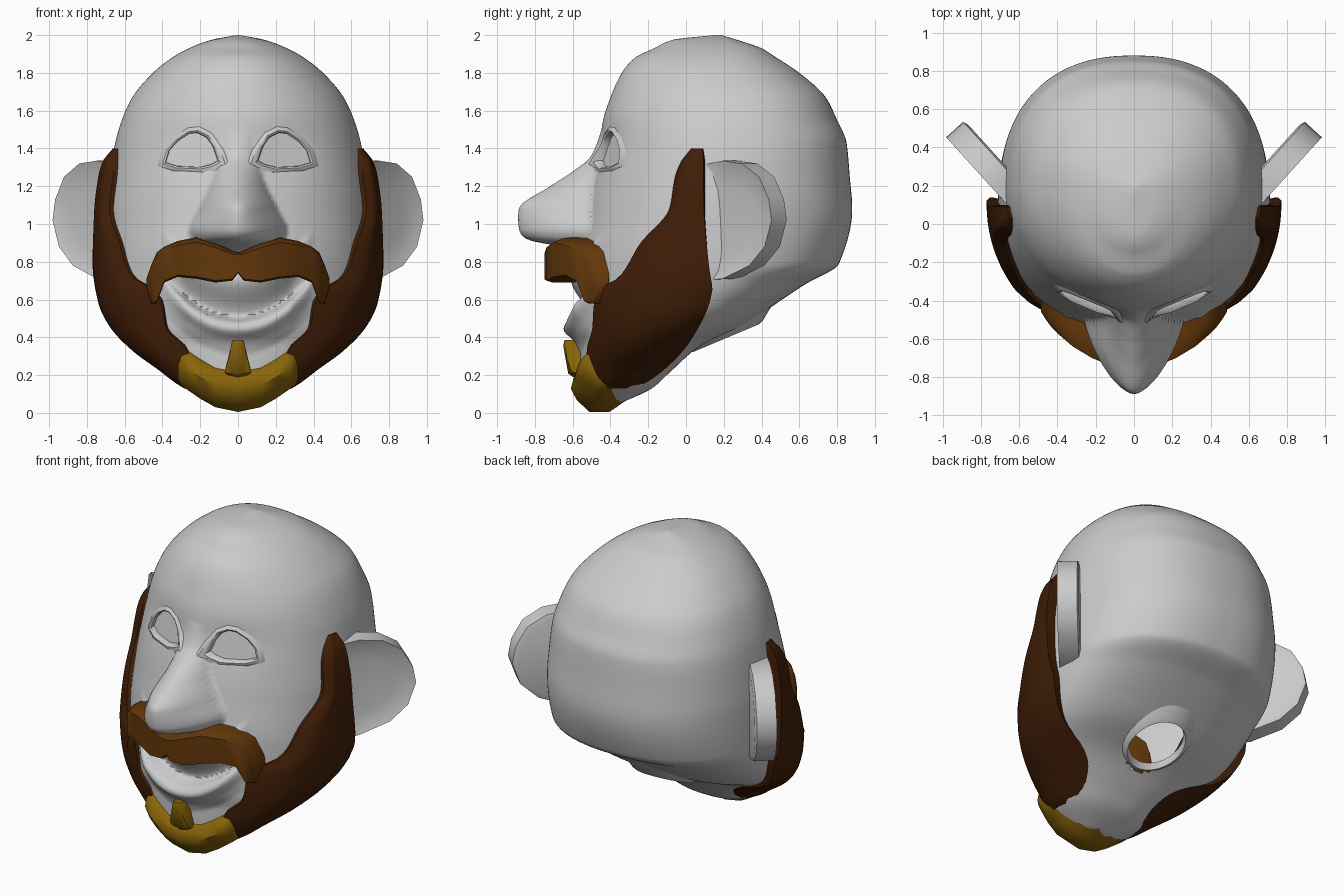
import bpy, bmesh, math
from mathutils import Vector

cube = bpy.data.objects.get("Cube")
if cube:
    bpy.data.objects.remove(cube)


def material(name, rgb):
    m = bpy.data.materials.new(name)
    m.use_nodes = True
    m.diffuse_color = (*rgb, 1)
    m.node_tree.nodes["Principled BSDF"].inputs["Base Color"].default_value = (*rgb, 1)
    return m


skin = material("pale grey", (0.6, 0.6, 0.6))
dark_brown = material("dark brown", (0.052, 0.013, 0.002))
brown = material("chestnut brown", (0.125, 0.038, 0.003))
ochre = material("ochre", (0.25, 0.13, 0.003))


def finish(bm, name, mat, angle=40):
    bmesh.ops.recalc_face_normals(bm, faces=bm.faces)
    me = bpy.data.meshes.new(name)
    bm.to_mesh(me)
    bm.free()
    ob = bpy.data.objects.new(name, me)
    bpy.context.collection.objects.link(ob)
    me.materials.append(mat)
    bpy.ops.object.select_all(action="DESELECT")
    ob.select_set(True)
    bpy.context.view_layer.objects.active = ob
    bpy.ops.object.shade_smooth_by_angle(angle=math.radians(angle))


def grid(bm, rows, closed=False):
    """Quads between successive rows of points."""
    vs = [[bm.verts.new(p) for p in r] for r in rows]
    n = len(rows[0])
    for a, b in zip(vs, vs[1:]):
        for i in range(n if closed else n - 1):
            j = (i + 1) % n
            bm.faces.new((a[i], a[j], b[j], b[i]))
    return vs


def slope(table, i, c):
    """Monotone tangent of column c at row i."""
    d = [(table[k + 1][c] - table[k][c]) / (table[k + 1][0] - table[k][0])
         for k in (i - 1, i) if 0 <= k < len(table) - 1]
    return 2 * d[0] * d[-1] / (d[0] + d[-1]) if d[0] * d[-1] > 0 else 0


def curve(table, z):
    """Smooth lookup by the first column."""
    z = max(table[0][0], min(table[-1][0], z))
    i = max(k for k in range(len(table) - 1) if table[k][0] <= z)
    a, b = table[i], table[i + 1]
    h = b[0] - a[0]
    t = (z - a[0]) / h
    s = t * t * (3 - 2 * t)
    return [a[c] + (b[c] - a[c]) * s + h * t * (1 - t) *
            ((1 - t) * slope(table, i, c) - t * slope(table, i + 1, c)) for c in range(1, len(a))]


# Head levels: height, front y, back y, y of widest point, half width
LEVELS = [
    (.05, -.52, -.35, -.44, .12), (.13, -.55, -.18, -.38, .28), (.22, -.56, -.08, -.32, .38),
    (.35, -.56, .07, -.2, .53), (.46, -.58, .3, -.08, .62), (.56, -.58, .45, 0, .67),
    (.68, -.58, .63, .06, .7), (.79, -.58, .81, .1, .71), (1.08, -.53, .88, .15, .7),
    (1.25, -.5, .867, .18, .68), (1.43, -.46, .85, .2, .65), (1.55, -.44, .8, .2, .615),
    (1.67, -.4, .74, .2, .56), (1.8, -.34, .6, .18, .45), (1.88, -.27, .48, .17, .35),
    (1.93, -.17, .4, .17, .26), (1.975, -.07, .27, .17, .14), (2, .15, .19, .17, .01)]
# Nose: height, projection, half width
NOSE = [(.85, 0, .12), (.875, .07, .17), (.92, .28, .24), (.97, .33, .26), (1.08, .355, .21),
        (1.2, .21, .15), (1.28, .105, .12), (1.36, .03, .09), (1.5, 0, .06)]
# Lips: height above the mouth crease, forward offset
LIPS = [(-.2, 0), (-.13, .03), (-.07, .07), (-.03, .05), (0, -.06), (.2, .03), (.25, 0)]
# Half-dome eye outline
EYE = [(.105, 1.335), (.13, 1.41), (.165, 1.46), (.215, 1.485), (.26, 1.48), (.32, 1.44),
       (.365, 1.39), (.385, 1.325), (.32, 1.305), (.2, 1.3), (.14, 1.315)]
EYE = [Vector(p) for p in EYE]
EYE_MID = Vector((.245, 1.385))


def eye_scale(p):
    """Scale of the eye outline that passes through p."""
    k = 0
    for a, b in zip(EYE, EYE[1:] + EYE[:1]):
        n = Vector((a.y - b.y, b.x - a.x))
        k = max(k, n.dot(p - EYE_MID) / n.dot(a - EYE_MID))
    return k


def relief(x, z, sockets):
    """Forward relief of nose, mouth and eye sockets."""
    x = abs(x)
    out = 0
    if NOSE[0][0] < z < NOSE[-1][0] and x < .3:
        h, w = curve(NOSE, z)
        out = h * (1 - (x / w) ** 1.7) ** .8 if x < w else 0
    if x < .4 and z < 1:
        out += curve(LIPS, z - .51 - 1.4 * x * x)[0] * min(1, (.4 - x) / .12)
    d = Vector((x, z)) - EYE_MID
    out -= .02 * math.exp(-d.length_squared / .03)
    if sockets and d.length < .2 and eye_scale(EYE_MID + d) < 1.12:
        out -= .06
    return out


def face_y(x, z):
    f, b, c, w = curve(LEVELS, z)
    return c - (c - f) * math.sqrt(max(0, 1 - (x / w) ** 2)) - relief(x, z, False)


def head_ring(z, n=280):
    f, b, c, w = curve(LEVELS, z)
    ring = []
    for i in range(n):
        a = 2 * math.pi * i / n
        x, k = math.sin(a), math.cos(a)
        if k > 0:
            ring.append((w * x, c - (c - f) * k - relief(w * x, z, True), z))
        else:
            ring.append((w * math.copysign(abs(x) ** .86, x), c + (b - c) * abs(k) ** .86, z))
    return ring


# Head, open at the neck
bm = bmesh.new()
rings = grid(bm, [head_ring(.05 + 1.95 * math.sin(math.pi * i / 400)) for i in range(201)], True)
bm.faces.new(rings[0])
bm.faces.new(rings[-1])
neck = Vector((0, .21, .4))
hole = [v for v in bm.verts if v.co.z < .65 and (v.co.xy - neck.xy).length < .18]
bmesh.ops.delete(bm, geom=hole, context="VERTS")
finish(bm, "head", skin, 60)

# Neck rim around the opening
bm = bmesh.new()
rim = []
for r, lift in ((.24, .06), (.2, .01), (.175, -.005), (.16, .03)):
    rim.append([neck + Vector((r * math.cos(t), r * math.sin(t), .42 * r * math.sin(t) + lift))
                for t in (2 * math.pi * i / 32 for i in range(32))])
grid(bm, rim, True)
finish(bm, "neck_rim", skin)

EAR = [(-.06, 1.31), (.1, 1.335), (.24, 1.32), (.36, 1.25), (.43, 1.13), (.45, 1.02), (.4, .88),
       (.29, .78), (.1, .71), (-.06, .7)]
# Beard: height, front edge y, back edge y, thickness
BEARD = [(.13, -.5, -.28, .005), (.18, -.52, -.19, .02), (.34, -.51, -.02, .045), (.45, -.48, .05, .055),
         (.58, -.47, .11, .06), (.66, -.43, .13, .06), (.72, -.34, .125, .06), (.9, -.23, .11, .06),
         (1.08, -.08, .1, .063), (1.25, -.05, .1, .065), (1.33, -.02, .1, .055), (1.4, .03, .09, .015)]

for side, sx in (("left", 1), ("right", -1)):
    # Eye: low lids around a recessed eyeball
    bm = bmesh.new()
    rows = []
    for k, fwd in ((1.4, -.012), (1.25, .008), (1.1, .014), (1, .006), (.98, -.025)):
        pts = [EYE_MID + (p - EYE_MID) * k for p in EYE]
        rows.append([(sx * p.x, face_y(p.x, p.y) - fwd, p.y) for p in pts])
    lids = grid(bm, rows, True)
    bm.faces.new(lids[-1])
    finish(bm, side + "_eye", skin)

    # Ear: flared plate, gently dished in front
    bm = bmesh.new()
    along, back = Vector((.67, .74, 0)), Vector((-.74, .67, 0))
    rows = []
    for scale, depth in ((.55, .025), (.85, .015), (1, 0), (1, .12), (.9, .13)):
        row = []
        for s, z in EAR:
            p = Vector((.68, .12, 0)) + along * (.15 + (s - .15) * scale) + back * depth
            row.append((sx * p.x, p.y, 1.02 + (z - 1.02) * scale))
        rows.append(row)
    e = grid(bm, rows, True)
    bm.faces.new(e[0])
    bm.faces.new(e[-1])
    finish(bm, side + "_ear", skin, 50)

    # Beard: shell raised off the jaw
    bm = bmesh.new()
    rows = []
    for i in range(45):
        z = .13 + 1.27 * i / 44
        fy, by, thick = curve(BEARD, z)
        f, b, c, w = curve(LEVELS, z)
        inner, outer = [], []
        for j in range(13):
            y = fy + (by - fy) * j / 12
            reach = c - f if y < c else b - c
            u = max(-.99, min(.99, (y - c) / reach))
            x = w * math.sqrt(1 - u * u)
            n = Vector((x / w ** 2, (y - c) / reach ** 2, -.3 if z < .6 else 0)).normalized()
            p = Vector((x, y, z))
            for row, q in ((inner, p - n * .03), (outer, p + n * thick * min(1, .35 + j / 4))):
                row.append((sx * q.x, min(q.y, by + .01), q.z))
        rows.append(outer + inner[::-1])
    ends = grid(bm, rows, True)
    bm.faces.new(ends[0])
    bm.faces.new(ends[-1])
    finish(bm, side + "_beard", dark_brown, 35)


def whisker(name, mat, section, stations):
    """Mirrored loft across x; stations are x, top, bottom, front, back."""
    full = [(-s[0], *s[1:]) for s in stations[:0:-1]] + stations
    bm = bmesh.new()
    ends = grid(bm, [[(x, f + (b - f) * u, lo + (hi - lo) * v) for u, v in section]
                     for x, hi, lo, f, b in full], True)
    bm.faces.new(ends[0])
    bm.faces.new(ends[-1])
    finish(bm, name, mat, 45)


# Moustache, goatee and the tuft under the lip
whisker("moustache", brown, [(0, .88), (0, .05), (.15, 0), (1, 0), (1, 1), (.5, 1), (.2, .97)],
        [(0, .85, .74, -.75, -.55), (.03, .86, .7, -.75, -.55), (.12, .9, .69, -.74, -.52),
         (.22, .93, .71, -.7, -.48), (.32, .91, .72, -.64, -.44), (.39, .88, .69, -.58, -.42),
         (.43, .85, .58, -.54, -.4), (.46, .78, .58, -.5, -.4), (.485, .71, .67, -.46, -.41)])
whisker("goatee", ochre, [(.05, .75), (0, .5), (.1, .25), (.3, 0), (.62, 0), (1, .35), (.6, .6), (.45, 1), (.25, 1)],
        [(0, .25, .005, -.61, -.28), (.12, .26, .03, -.605, -.28), (.2, .3, .075, -.59, -.28),
         (.265, .34, .12, -.57, -.28), (.3, .335, .145, -.54, -.29), (.318, .28, .18, -.5, -.32)])
whisker("lip_tuft", ochre, [(.05, 1), (0, .85), (.2, .1), (.4, 0), (1, 0), (1, 1)],
        [(0, .385, .19, -.65, -.52), (.03, .385, .195, -.64, -.52), (.05, .3, .2, -.63, -.52),
         (.068, .23, .21, -.61, -.52)])
